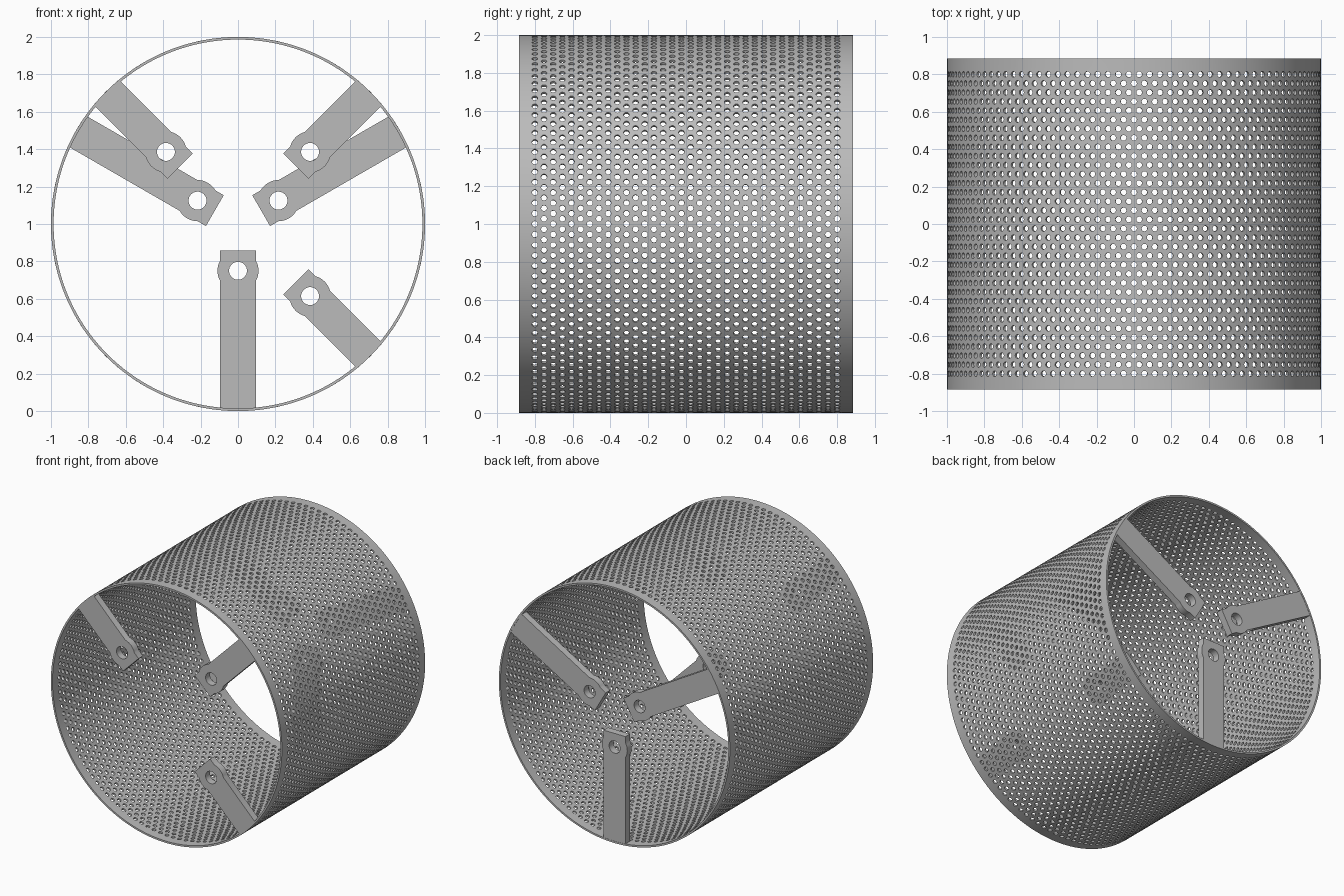
import bpy
from math import sin, cos, pi, asin, atan2, sqrt
from mathutils import Matrix, Vector

cube = bpy.data.objects.get("Cube")
if cube:
    bpy.data.objects.remove(cube)

HALF_LEN = 0.885      # half length of the drum along y
WALL = 0.014          # sheet thickness
ROWS, PER_ROW = 34, 112
PITCH = 0.0485        # spacing of hole rows
HOLE_R = 0.0155
CENTRE = Vector((0, 0, 1))

steel = bpy.data.materials.new("grey steel")
steel.use_nodes = True
steel.diffuse_color = (0.5, 0.5, 0.5, 1)
steel.node_tree.nodes["Principled BSDF"].inputs["Base Color"].default_value = steel.diffuse_color


def select_only(obj):
    bpy.ops.object.select_all(action='DESELECT')
    obj.select_set(True)
    bpy.context.view_layer.objects.active = obj


def on_drum(angle, y):
    return (cos(angle), y, 1 + sin(angle))


def make_drum():
    """Perforated sheet: staggered brick cells with a round hole in each."""
    cols = PER_ROW * 2
    step = 2 * pi / cols
    lines = [(r - ROWS / 2) * PITCH for r in range(ROWS + 1)]
    lines = [-HALF_LEN] + lines + [HALF_LEN]
    verts = [on_drum(c * step, y) for y in lines for c in range(cols)]
    faces = []

    def grid(c, line):
        return line * cols + c % cols

    # plain bands at both ends
    for line in (0, ROWS + 1):
        for c in range(cols):
            faces.append((grid(c, line), grid(c, line + 1),
                          grid(c + 1, line + 1), grid(c + 1, line)))

    # perforated cells
    for row in range(ROWS):
        low = row + 1
        mid_y = (lines[low] + lines[low + 1]) / 2
        for c in range(row % 2, cols, 2):
            outer = [grid(c + d, low) for d in (-1, 0, 1)]
            outer += [grid(c + d, low + 1) for d in (1, 0, -1)]
            first = len(verts)
            for k in range(12):
                a = (k - 5) * pi / 6
                verts.append(on_drum(c * step + HOLE_R * cos(a), mid_y + HOLE_R * sin(a)))
            for i in range(6):
                ring = [first + (2 * i + j) % 12 for j in range(3)]
                faces.append((outer[(i + 1) % 6], outer[i], *ring))

    mesh = bpy.data.meshes.new("perforated_drum")
    mesh.from_pydata(verts, [], faces)
    mesh.materials.append(steel)
    drum = bpy.data.objects.new("perforated_drum", mesh)
    bpy.context.collection.objects.link(drum)

    # give the sheet its thickness
    solid = drum.modifiers.new("thickness", 'SOLIDIFY')
    solid.thickness = WALL
    solid.offset = -1
    select_only(drum)
    bpy.ops.object.modifier_apply(modifier=solid.name)
    bpy.ops.object.shade_smooth_by_angle(angle=0.7)


def make_arm(name, angle, hub, side):
    """Flat radial bracket with a rounded boss and a bolt hole near its tip."""
    w, boss, bolt, thick = 0.095, 0.11, 0.048, 0.055
    reach = 1 - WALL + 0.002
    spread = asin(w / reach)
    shoulder = atan2(sqrt(boss ** 2 - w ** 2), w)
    fractions = [i / 8 for i in range(9)]

    # outer end follows the drum, then boss, square tip, boss
    outline = [(reach * sin(spread * (2 * f - 1)), reach * cos(spread * (2 * f - 1)))
               for f in fractions]
    right = [(boss * cos(shoulder * (1 - 2 * f)), hub + boss * sin(shoulder * (1 - 2 * f)))
             for f in fractions]
    right.append((w, hub - 0.107))
    outline += right + [(-x, y) for x, y in reversed(right)]
    hole = [(bolt * cos(i * pi / 16), hub + bolt * sin(i * pi / 16)) for i in range(32)]

    curve = bpy.data.curves.new(name, 'CURVE')
    curve.dimensions = '2D'
    curve.fill_mode = 'BOTH'
    curve.extrude = thick / 2
    for loop in (outline, hole):
        spline = curve.splines.new('POLY')
        spline.points.add(len(loop) - 1)
        spline.use_cyclic_u = True
        for point, (x, y) in zip(spline.points, loop):
            point.co = (x, y, 0, 1)
    curve.materials.append(steel)
    arm = bpy.data.objects.new(name, curve)
    bpy.context.collection.objects.link(arm)

    # stand the bracket in the drum opening, pointing along its radius
    radial = Vector((cos(angle), 0, sin(angle)))
    axis = Vector((0, 1, 0))
    turn = Matrix((radial.cross(axis), radial, axis)).transposed().to_4x4()
    place = CENTRE + axis * side * (HALF_LEN - thick / 2 - 0.002)
    arm.matrix_world = Matrix.Translation(place) @ turn
    select_only(arm)
    bpy.ops.object.convert(target='MESH')
    bpy.ops.object.shade_smooth_by_angle(angle=0.5)


make_drum()

# three short brackets at the front, three long ones at the back
for name, degrees in (("upper_left", 45), ("upper_right", 135), ("lower_left", -45)):
    make_arm("front_arm_" + name, degrees * pi / 180, 0.545, -1)
for name, degrees in (("left", 30), ("right", 150), ("bottom", -90)):
    make_arm("back_arm_" + name, degrees * pi / 180, 0.25, 1)
